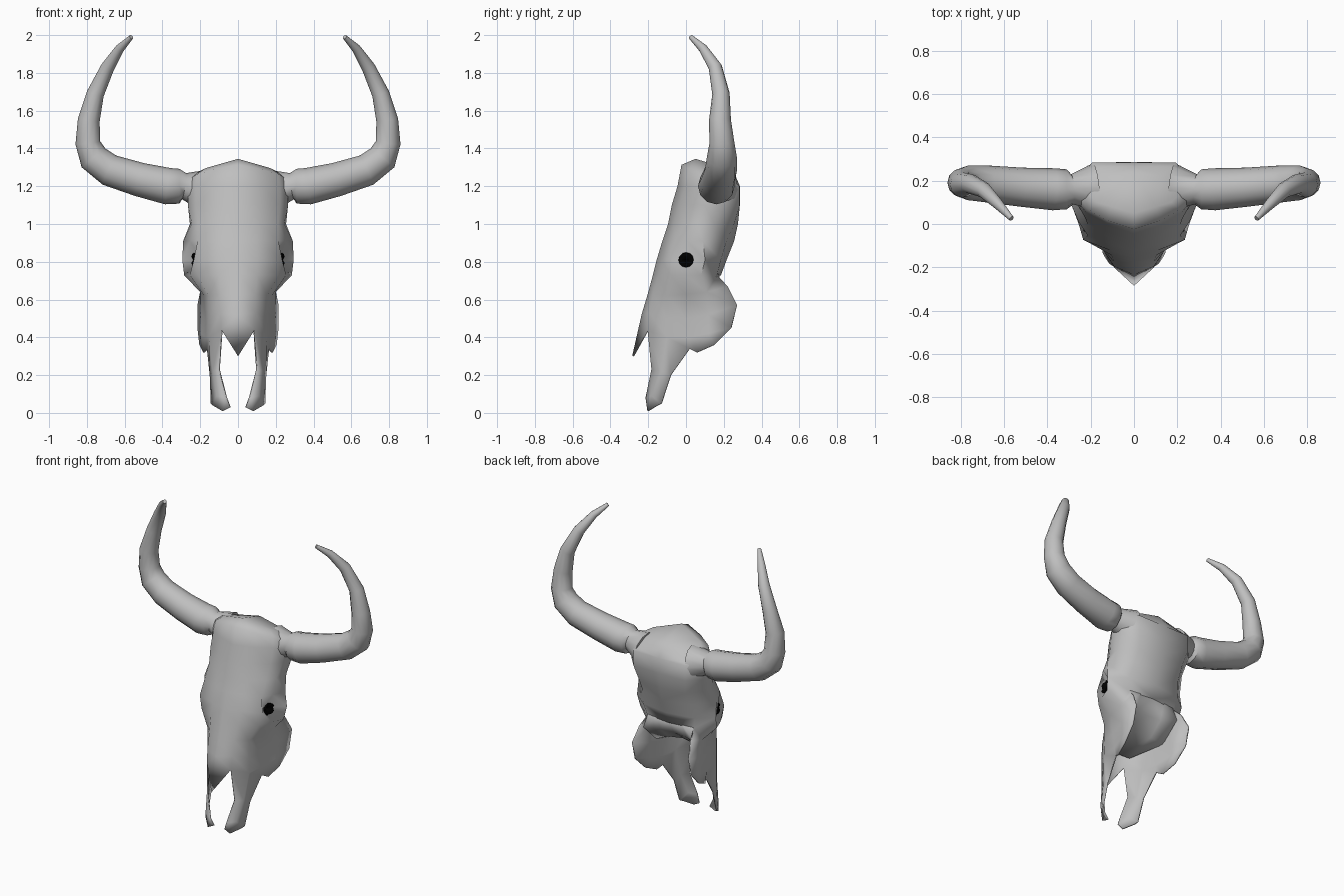
import bpy
import bmesh
import math
from mathutils import Vector

default = bpy.data.objects.get("Cube")
if default:
    bpy.data.objects.remove(default, do_unlink=True)


def make_material(name, color):
    mat = bpy.data.materials.new(name)
    mat.use_nodes = True
    mat.diffuse_color = color
    mat.node_tree.nodes["Principled BSDF"].inputs["Base Color"].default_value = color
    return mat


bone = make_material("bone grey", (0.52, 0.52, 0.52, 1))
dark = make_material("socket black", (0.0, 0.0, 0.0, 1))


def finish(bm, name, mat, thickness=0, angle=50):
    """Turn half a bmesh into a smooth-shaded, mirrored and optionally thickened object."""
    bmesh.ops.recalc_face_normals(bm, faces=bm.faces)
    mesh = bpy.data.meshes.new(name)
    bm.to_mesh(mesh)
    bm.free()
    mesh.materials.append(mat)
    obj = bpy.data.objects.new(name, mesh)
    bpy.context.collection.objects.link(obj)
    bpy.ops.object.select_all(action="DESELECT")
    obj.select_set(True)
    bpy.context.view_layer.objects.active = obj
    bpy.ops.object.shade_smooth_by_angle(angle=math.radians(angle))
    mirror = obj.modifiers.new("mirror", "MIRROR")
    mirror.use_axis[0] = True
    mirror.use_clip = True
    mirror.merge_threshold = 0.001
    if thickness:
        solid = obj.modifiers.new("thickness", "SOLIDIFY")
        solid.thickness = thickness
        solid.offset = 0
    return obj


def add_rows(bm, rows):
    return [[bm.verts.new(p) for p in row] for row in rows]


def bridge(bm, rows, closed=False):
    """Join neighbouring rows of vertices with quads."""
    for upper, lower in zip(rows, rows[1:]):
        count = len(upper)
        for i in range(count if closed else count - 1):
            j = (i + 1) % count
            bm.faces.new((upper[i], upper[j], lower[j], lower[i]))


# Cranium: height, slope to side and back, half outline from brow centre round to the back
cranium_rings = [
    (1.34, .2, [(0, .05), (.1, .08), (.17, .1), (.2, .13), (.19, .18), (.13, .22), (0, .23)]),
    (1.31, .2, [(0, -.02), (.12, .02), (.21, .07), (.24, .11), (.24, .19), (.18, .26), (0, .26)]),
    (1.2, 0, [(0, -.04), (.12, .0), (.22, .06), (.26, .11), (.26, .2), (.19, .28), (0, .28)]),
    (1.1, 0, [(0, -.07), (.12, -.03), (.22, .03), (.26, .1), (.26, .2), (.19, .28), (0, .28)]),
    (1.0, 0, [(0, -.09), (.11, -.06), (.21, 0), (.24, .06), (.25, .15), (.17, .25), (0, .27)]),
    (.91, 0, [(0, -.12), (.1, -.09), (.21, -.05), (.25, .01), (.285, .09), (.17, .21), (0, .25)]),
    (.81, 0, [(0, -.15), (.1, -.12), (.23, -.07), (.18, 0), (.29, .1), (.19, .18), (0, .21)]),
    (.73, 0, [(0, -.17), (.1, -.14), (.21, -.08), (.25, 0), (.28, .08), (.17, .16), (0, .18)]),
]
bm = bmesh.new()
cranium = add_rows(bm, [[(x, y, z - slope * (x + 1.5 * max(y - .05, 0))) for x, y in half]
                        for z, slope, half in cranium_rings])
bridge(bm, cranium)
bm.faces.new(cranium[0])

# Snout and cheek plates continue the cranium down, nose centre to jaw corner
snout = [cranium[-1][:6]] + add_rows(bm, [
    [(0, -.2, .62), (.09, -.17, .63), (.15, -.1, .62),
     (.18, 0, .63), (.195, .11, .64), (.19, .22, .67)],
    [(0, -.23, .52), (.09, -.19, .53), (.15, -.1, .5),
     (.165, 0, .5), (.19, .12, .52), (.21, .27, .57)],
    [(0, -.28, .3), (.085, -.2, .44), (.15, -.1, .4),
     (.165, .02, .4), (.19, .12, .42), (.21, .24, .45)],
])
bridge(bm, snout)

# Lower edge of the cheek and the front prongs below the nasal notch
cheek_edge = add_rows(bm, [[(.16, .02, .34), (.18, .06, .32), (.2, .15, .36)]])[0]
bridge(bm, [snout[-1][3:], cheek_edge])
prong_top = [snout[-1][1], snout[-1][2], cheek_edge[0]]
bm.faces.new((snout[-1][2], snout[-1][3], cheek_edge[0]))
prong = [prong_top] + add_rows(bm, [
    [(.1, -.18, .23), (.13, -.13, .22), (.145, -.08, .2)],
    [(.06, -.21, .08), (.11, -.18, .09), (.14, -.13, .05)],
    [(.04, -.2, .03), (.08, -.2, .01), (.13, -.15, .04)],
])
bridge(bm, prong)
finish(bm, "skull", bone, thickness=0.01, angle=75)

# Rounded palate that carries the back of the cranium down between the cheeks
bm = bmesh.new()
bridge(bm, add_rows(bm, [
    [(0, .18, .74), (.09, .17, .74), (.17, .16, .74)],
    [(0, .12, .64), (.1, .13, .64), (.19, .18, .65)],
    [(0, .03, .57), (.1, .04, .56), (.18, .06, .53)],
    [(0, -.19, .52), (.05, -.19, .52), (.1, -.16, .5)],
]))
finish(bm, "palate", bone, thickness=0.01, angle=75)

# Horns: centre points with radius, swept with round sections
horn_path = [
    (.18, .17, 1.18, .11), (.285, .16, 1.2, .07), (.31, .16, 1.2, .092),
    (.37, .16, 1.2, .097), (.52, .17, 1.235, .09), (.68, .185, 1.285, .085),
    (.765, .19, 1.35, .08), (.795, .19, 1.43, .066), (.79, .18, 1.55, .058),
    (.755, .185, 1.69, .046), (.69, .155, 1.83, .036), (.625, .09, 1.93, .024),
    (.565, .025, 1.99, .012),
]
SIDES = 12
points = [Vector(p[:3]) for p in horn_path]
rings = []
for i, point in enumerate(points):
    before = points[max(i - 1, 0)]
    after = points[min(i + 1, len(points) - 1)]
    tangent = (after - before).normalized()
    across = tangent.cross(Vector((0, 1, 0))).normalized()
    up = across.cross(tangent)
    radius = horn_path[i][3]
    rings.append([
        point + radius * (math.cos(a) * across + math.sin(a) * up)
        for a in (math.tau * k / SIDES for k in range(SIDES))
    ])
bm = bmesh.new()
horn_rows = add_rows(bm, rings)
bridge(bm, horn_rows, closed=True)
for end in (horn_rows[0], horn_rows[-1]):
    bm.faces.new(end)
finish(bm, "horns", bone)

# Dark openings that follow the hollow of the eye sockets
bm = bmesh.new()
bmesh.ops.create_circle(bm, cap_ends=True, cap_tris=True, segments=SIDES, radius=0.038)
for v in bm.verts:
    side, height = v.co.y, v.co.x
    slope = 1.1 if side > 0 else .7
    v.co = (.193 + slope * abs(side) + .8 * abs(height), side, height + .81)
finish(bm, "eye_openings", dark, thickness=0.006)
